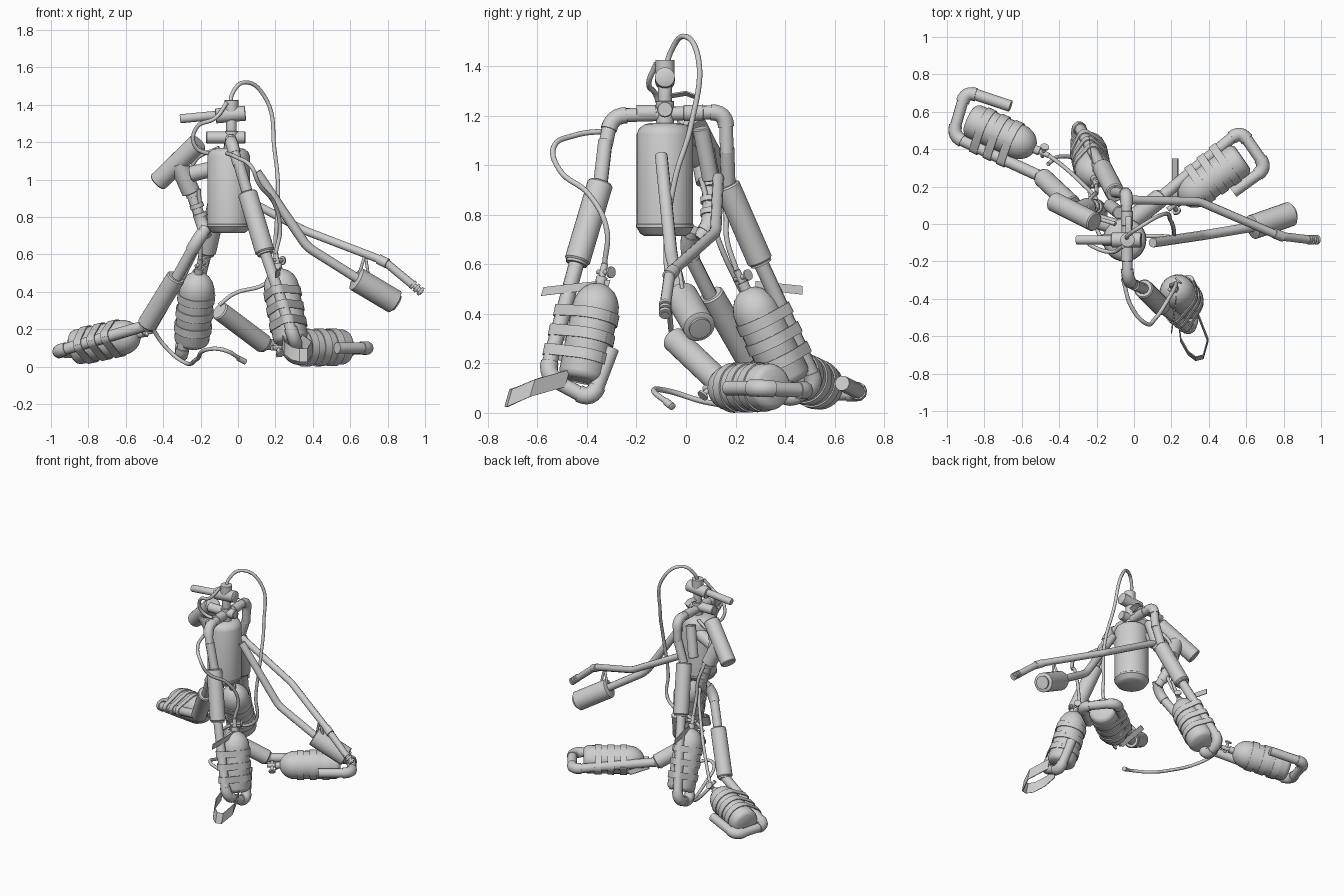
import bpy, bmesh, math
from mathutils import Vector

cube = bpy.data.objects.get("Cube")
if cube:
    bpy.data.objects.remove(cube)

grey = bpy.data.materials.new("light_grey")
grey.use_nodes = True
TONE = (0.62, 0.62, 0.62, 1)
grey.diffuse_color = TONE
grey.node_tree.nodes["Principled BSDF"].inputs["Base Color"].default_value = TONE


def finish(obj):
    obj.data.materials.append(grey)
    for o in bpy.context.selected_objects:
        o.select_set(False)
    bpy.context.view_layer.objects.active = obj
    obj.select_set(True)
    bpy.ops.object.convert(target='MESH')
    bpy.ops.object.shade_smooth_by_angle(angle=math.radians(40))


def mesh_object(name, bm):
    bmesh.ops.recalc_face_normals(bm, faces=bm.faces)
    me = bpy.data.meshes.new(name)
    bm.to_mesh(me)
    bm.free()
    obj = bpy.data.objects.new(name, me)
    bpy.context.collection.objects.link(obj)
    return obj


def sweep(name, pts, r, smooth=False):
    """Round tube along points, straight or as a soft spline."""
    cu = bpy.data.curves.new(name, 'CURVE')
    cu.dimensions = '3D'
    cu.bevel_depth, cu.bevel_resolution, cu.use_fill_caps = r, 3, True
    if smooth:
        sp = cu.splines.new('BEZIER')
        sp.bezier_points.add(len(pts) - 1)
        for bp, p in zip(sp.bezier_points, pts):
            bp.co = p
            bp.handle_left_type = bp.handle_right_type = 'AUTO'
        sp.resolution_u = 8
    else:
        sp = cu.splines.new('POLY')
        sp.points.add(len(pts) - 1)
        for q, p in zip(sp.points, pts):
            q.co = (*p, 1)
    obj = bpy.data.objects.new(name, cu)
    bpy.context.collection.objects.link(obj)
    finish(obj)


def pipe(name, pts, r=0.031, bend=0.06, fittings=True):
    """Pipe with rounded elbows and a slightly wider fitting on each elbow."""
    pts = [Vector(p) for p in pts]
    path = [pts[0]]
    for i in range(1, len(pts) - 1):
        p = pts[i]
        a = p + (pts[i - 1] - p).normalized() * bend
        b = p + (pts[i + 1] - p).normalized() * bend
        arc = [a * (1 - t) ** 2 + p * 2 * t * (1 - t) + b * t * t for t in (k / 6 for k in range(7))]
        path += arc
        if fittings:
            sweep(name + "_elbow", arc, r * 1.17)
    sweep(name, path + [pts[-1]], r)


def lathe(name, a, b, profile, sides=28):
    """Turned solid from a to b; profile holds (fraction of length, radius)."""
    a, b = Vector(a), Vector(b)
    turn = (b - a).to_track_quat('Z', 'Y')
    bm, rings = bmesh.new(), []
    for f, r in profile:
        rings.append([bm.verts.new(a.lerp(b, f) + turn @ Vector((r * math.cos(u), r * math.sin(u), 0)))
                      for u in (math.tau * k / sides for k in range(sides))])
    for lo, hi in zip(rings, rings[1:]):
        for k in range(sides):
            bm.faces.new((lo[k], lo[k - 1], hi[k - 1], hi[k]))
    bm.faces.new(rings[0])
    bm.faces.new(rings[-1])
    finish(mesh_object(name, bm))


def rod(name, a, b, r):
    lathe(name, a, b, [(0, r * .88), (.02, r), (.98, r), (1, r * .88)], 24)


def ribbon(name, pts, width):
    """Thin flat strap through points; width is a vector."""
    bm, w = bmesh.new(), Vector(width) / 2
    rows = [(bm.verts.new(Vector(p) - w), bm.verts.new(Vector(p) + w)) for p in pts]
    for p, q in zip(rows, rows[1:]):
        bm.faces.new((p[0], q[0], q[1], p[1]))
    obj = mesh_object(name, bm)
    mod = obj.modifiers.new("thickness", 'SOLIDIFY')
    mod.thickness, mod.offset = 0.006, 0
    finish(obj)


def strap_set(name, top, bottom, p0, p1, rc, rp):
    """Straps wrapped tightly round a bottle and the pipe beside it."""
    top, bottom, p0, p1 = map(Vector, (top, bottom, p0, p1))
    axis = (bottom - top).normalized()
    turn = axis.to_track_quat('Z', 'Y')
    for f in (.34, .55, .76):
        c = top.lerp(bottom, f)
        d = p1 - p0
        q = p0 + d * ((c - p0).dot(axis) / d.dot(axis))
        loop = []
        for k in range(37):
            u = turn @ Vector((math.cos(math.tau * k / 36), math.sin(math.tau * k / 36), 0))
            loop.append(q + u * rp if u.dot(q - c) + rp > rc else c + u * rc)
        ribbon(name, loop, axis * 0.045)


def bottle(name, top, bottom, r):
    """Gas bottle with domed shoulder, neck and cross handle valve."""
    lathe(name, top, bottom, [(0, r * .2), (.02, r * .42), (.06, r * .66), (.12, r * .85), (.19, r * .97),
                              (.25, r), (.93, r), (.97, r * .93), (1, r * .75)])
    top, bottom = Vector(top), Vector(bottom)
    up = (top - bottom).normalized()
    side = up.orthogonal().normalized()
    tip = top + up * 0.085
    rod(name + "_neck", top - up * .02, top + up * .03, .023)
    rod(name + "_valve", top, tip, .014)
    mid = top + up * .05
    rod(name + "_outlet", mid - side * .03, mid + side * .045, .01)
    rod(name + "_handle", mid + side * .04, mid + side * .05, .023)
    return tip


# Hanging main tank and its seam
lathe("main_tank", (-.05, -.085, .715), (-.05, -.085, 1.17),
      [(0, .085), (.02, .1), (.07, .113), (.075, .116), (.1, .116), (.105, .114),
       (.9, .114), (.95, .105), (.985, .085), (1, .06)], 40)

# Head: stem, cross tubes and cap
rod("head_stem", (-.035, -.085, 1.13), (-.035, -.085, 1.42), .028)
rod("head_cap", (-.035, -.085, 1.36), (-.035, -.085, 1.425), .038)
rod("head_collar", (-.035, -.085, 1.16), (-.035, -.085, 1.26), .036)
rod("head_tube", (-.12, -.085, 1.34), (.04, -.085, 1.355), .04)
rod("head_barrel", (-.31, -.085, 1.325), (-.1, -.085, 1.345), .024)
rod("neck_tube", (-.17, -.085, 1.225), (.04, -.085, 1.225), .032)
ribbon("head_lever", [(-.03, -.06, 1.28), (-.03, .0, 1.29), (-.03, .04, 1.275)], (.03, 0, .015))

# Shoulder bar carrying the front and rear legs
pipe("shoulder_bar", [(.0, -.325, 1.08), (-.035, -.3, 1.2), (-.04, .16, 1.215), (-.05, .165, 1.05)], .029)
for y in (-.16, .03):
    rod("shoulder_coupling", (-.038, y - .04, 1.21), (-.038, y + .04, 1.212), .032)

# name, upper pipe, sleeve ends, foot loop, bottle top, bottle bottom
legs = [
    ("front_leg", [(.0, -.325, 1.1), (.05, -.345, .93)], (.05, -.345, .93), (.145, -.44, .61),
     [(.3, -.565, .15), (.33, -.38, .05), (.29, -.3, .26)], (.215, -.345, .52), (.285, -.425, .13)),
    ("rear_leg", [(-.05, .165, 1.07), (-.1, .17, .92)], (-.1, .165, .92), (-.17, .3, .61),
     [(-.3, .53, .11), (-.305, .4, .045), (-.27, .32, .23)], (-.21, .24, .5), (-.25, .42, .12)),
    ("left_leg", None, (-.1, -.05, .3), (.14, .14, .12),
     [(.57, .5, .09), (.71, .3, .1), (.53, .17, .1)], (.25, .125, .1), (.58, .355, .105)),
    ("right_leg", [(-.17, .03, .74), (-.22, 0, .67), (-.33, .1, .47)], (-.33, .1, .48), (-.49, .25, .22),
     [(-.97, .47, .08), (-.9, .71, .08), (-.66, .63, .12)], (-.53, .4, .175), (-.88, .56, .1)),
]
tips = {}
for name, upper, s0, s1, loop, top, bottom in legs:
    if upper:
        pipe(name + "_upper", upper, .03)
    rod(name + "_sleeve", s0, s1, .052)
    rod(name + "_sleeve_ring", Vector(s0).lerp(Vector(s1), .94), Vector(s0).lerp(Vector(s1), 1.03), .044)
    pipe(name + "_pipe", [s1] + loop)
    tips[name] = bottle(name + "_bottle", top, bottom, .094)
    strap_set(name + "_strap", top, bottom, s1, loop[0], .098, .035)

# Loose strap ends
ribbon("front_strap_tail", [(.2, -.58, .49), (.22, -.45, .505), (.23, -.31, .52)], (0, .01, .035))
ribbon("rear_strap_tail", [(-.22, .28, .515), (-.24, .47, .495)], (0, 0, .035))
ribbon("left_strap_tail", [(.22, .13, .06), (.22, .35, .1)], (.03, 0, .02))
ribbon("foot_strap", [(.24, -.53, .13), (.25, -.62, .1), (.29, -.69, .07), (.33, -.72, .06), (.37, -.71, .06),
                      (.395, -.62, .1), (.34, -.48, .14)], (0, .02, .07))

# Left arms: nozzle arm and canister arm
pipe("canister_arm", [(.1, -.1, 1.04), (.37, -.06, .64), (.64, -.015, .47)], .026, .04, False)
rod("arm_canister", (.63, -.018, .47), (.84, .055, .345), .066)
rod("arm_canister_end", (.83, .052, .351), (.85, .058, .339), .045)
pipe("nozzle_arm", [(-.06, .13, .95), (.35, .12, .73), (.78, -.065, .565), (.93, -.083, .44)], .023, .03, False)
rod("nozzle_arm_joint", (.75, -.05, .575), (.8, -.07, .55), .027)
pipe("nozzle", [(.92, -.083, .45), (.985, -.085, .395)], .016)
for k in range(3):
    a = Vector((.93 + k * .02, -.084, .442 - k * .017))
    rod("nozzle_ring", a, a + Vector((.012, 0, -.01)), .025)
for x in (.64, .7):
    rod("arm_brace", (.68, -.03, .6), (x, -.01, .47), .008)

# Right arm: wide tube on a clamped pipe
rod("right_arm_tube", (-.43, .12, .985), (-.21, .01, 1.2), .053)
rod("right_arm_sleeve", (-.32, .06, 1.09), (-.25, .09, .93), .05)
pipe("right_arm_pipe", [(-.26, .09, .96), (-.19, .1, .76), (-.17, .05, .7)], .03, .04)
rod("right_arm_link", (-.25, .03, 1.03), (-.08, -.02, 1.07), .042)
for z in (.93, .87, .82):
    x = -.245 + (.93 - z) * .35
    rod("right_arm_clamp", (x, .095, z), (x + .008, .096, z - .022), .038)
rod("tank_bracket", (-.08, .06, 1.15), (-.13, .1, .94), .034)

# Flexible hoses
hoses = {
    "overhead_hose": [(-.04, -.085, 1.38), (-.03, -.06, 1.46), (.04, -.01, 1.52), (.15, .05, 1.43),
                      (.195, .02, 1.16), (.215, -.045, .94), (.2, -.08, .66), (.2, -.07, .5),
                      (.14, -.065, .44), (-.02, -.065, .39), (-.1, -.06, .33)],
    "front_hose": [tips["front_leg"], (.225, -.32, .74), (.19, -.39, .88), (.11, -.51, .98),
                   (.07, -.535, 1.07), (-.01, -.45, 1.12), (-.06, -.29, 1.14)],
    "rear_hose": [tips["rear_leg"], (-.2, .165, .7), (-.21, .16, .82), (-.24, .12, .95),
                  (-.23, .05, 1.1), (-.1, .0, 1.17)],
    "right_hose": [tips["right_leg"], (-.38, .31, .32), (-.28, .22, .5), (-.2, .13, .7), (-.21, .06, .95)],
    "ground_hose": [(-.46, .32, .21), (-.4, .36, .12), (-.3, .33, .03), (-.22, .1, .04),
                    (-.17, -.08, .09), (-.08, -.13, .09), (.03, -.06, .03)],
    "head_hose": [(-.06, -.12, 1.41), (-.12, -.15, 1.33), (-.22, -.12, 1.28), (-.23, -.09, 1.18),
                  (-.14, -.06, 1.14), (-.08, -.04, 1.16)],
}
for name, pts in hoses.items():
    sweep(name, pts, .011, True)
rod("ground_hose_end", (-.0, -.08, .045), (.04, -.055, .025), .015)
